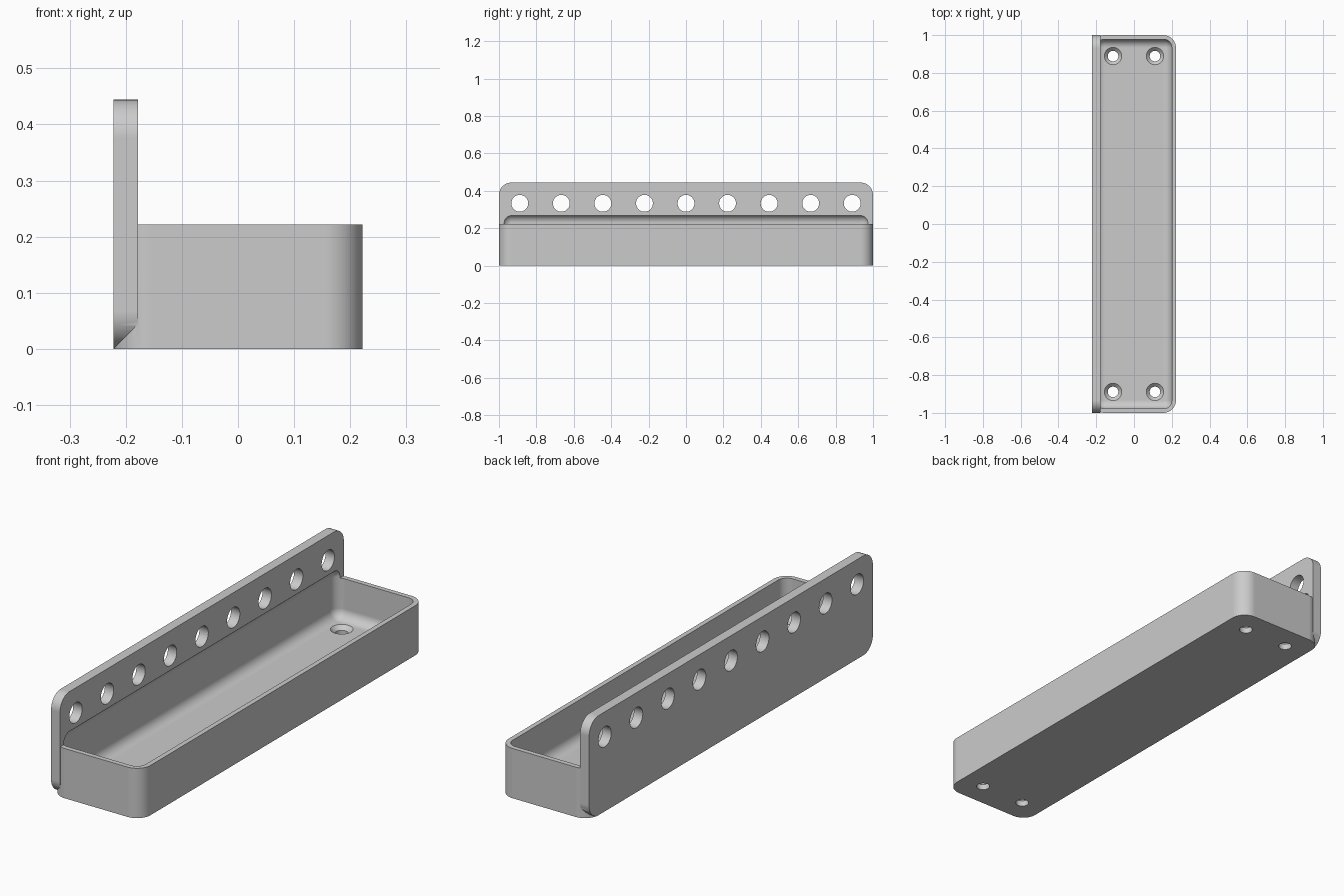
import bpy, bmesh, math
from mathutils import Matrix, Vector

old = bpy.data.objects.get("Cube")
if old:
    bpy.data.objects.remove(old, do_unlink=True)

# Overall sizes
HX, HY = 0.222, 1.0
BOX_H, PLATE_H = 0.222, 0.444
PLATE_T, FLOOR, WALL = 0.044, 0.044, 0.022
R = 0.067

grey = bpy.data.materials.new("plain grey")
grey.use_nodes = True
grey.diffuse_color = (0.6, 0.6, 0.6, 1)
grey.node_tree.nodes["Principled BSDF"].inputs["Base Color"].default_value = (0.6, 0.6, 0.6, 1)


def finish(name, bm):
    bmesh.ops.recalc_face_normals(bm, faces=bm.faces)
    mesh = bpy.data.meshes.new(name)
    bm.to_mesh(mesh)
    bm.free()
    mesh.materials.append(grey)
    ob = bpy.data.objects.new(name, mesh)
    bpy.context.collection.objects.link(ob)
    return ob


def rounded_block(name, low, high, radius, axis=None, segments=12):
    """Block with the edges along one axis rounded, or all edges if axis is None."""
    low, high = Vector(low), Vector(high)
    bm = bmesh.new()
    bmesh.ops.create_cube(bm, size=1)
    for v in bm.verts:
        v.co = Vector([(low[i] + high[i]) / 2 + v.co[i] * (high[i] - low[i]) for i in range(3)])
    edges = [e for e in bm.edges if axis is None
             or abs((e.verts[0].co - e.verts[1].co).normalized()[axis]) > 0.9]
    bmesh.ops.bevel(bm, geom=edges, offset=radius, segments=segments,
                    profile=0.5, affect='EDGES')
    return finish(name, bm)


def turned(bm, profile, matrix, sides=48):
    """Closed solid of revolution from (radius, height) points."""
    rings = [[bm.verts.new(matrix @ Vector((r * math.cos(2 * math.pi * i / sides),
                                            r * math.sin(2 * math.pi * i / sides), h)))
              for i in range(sides)] for r, h in profile]
    for a, b in zip(rings, rings[1:]):
        for i in range(sides):
            j = (i + 1) % sides
            bm.faces.new((a[i], a[j], b[j], b[i]))
    bm.faces.new(rings[0][::-1])
    bm.faces.new(rings[-1])


def combine(target, other, operation):
    mod = target.modifiers.new(operation.title(), 'BOOLEAN')
    mod.operation = operation
    mod.solver = 'EXACT'
    mod.object = other
    bpy.ops.object.select_all(action='DESELECT')
    target.select_set(True)
    bpy.context.view_layer.objects.active = target
    bpy.ops.object.modifier_apply(modifier=mod.name)
    bpy.data.objects.remove(other, do_unlink=True)


# Tray body and upright mounting plate
tray = rounded_block("tray_with_mounting_plate", (-HX, -HY, 0), (HX, HY, BOX_H), R, axis=2)
plate = rounded_block("mounting_plate", (-HX, -HY, 0), (-HX + PLATE_T, HY, PLATE_H), R, axis=0)
combine(tray, plate, 'UNION')

# Rounded hollow, reaching partly into the plate
hollow = rounded_block("hollow_cutter", (-HX + WALL, -HY + WALL, FLOOR),
                       (HX - WALL, HY - WALL, 0.273), 0.044)
combine(tray, hollow, 'DIFFERENCE')

# Row of plate holes and countersunk floor holes
bm = bmesh.new()
for i in range(-4, 5):
    place = Matrix.Translation((-0.2, i * 0.2222, 0.333)) @ Matrix.Rotation(math.pi / 2, 4, 'Y')
    turned(bm, [(0.045, -0.1), (0.045, 0.1)], place)
for x in (-0.111, 0.111):
    for y in (-0.889, 0.889):
        turned(bm, [(0.028, -0.05), (0.028, 0.026), (0.046, FLOOR), (0.046, 0.08)],
               Matrix.Translation((x, y, 0)))
combine(tray, finish("hole_cutter", bm), 'DIFFERENCE')

# Smooth fillets with crisp edges
bpy.ops.object.shade_smooth_by_angle(angle=math.radians(30))
normals = tray.modifiers.new("Weighted normals", 'WEIGHTED_NORMAL')
normals.keep_sharp = True
